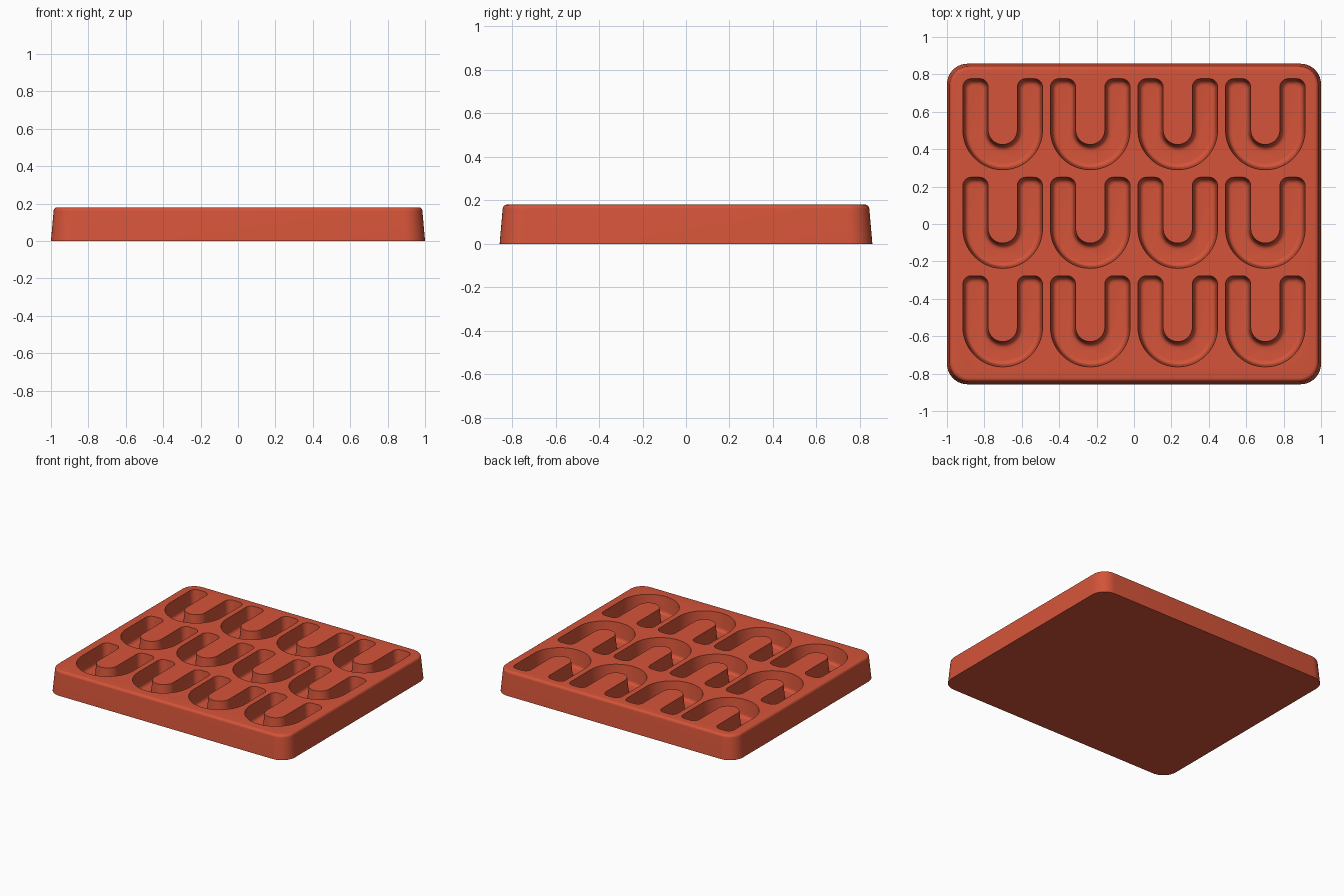
import bpy, bmesh, math
from math import sin, cos, pi

if "Cube" in bpy.data.objects:
    bpy.data.objects.remove(bpy.data.objects["Cube"])

HEIGHT, HALF_X, HALF_Y = 0.18, 1.0, 0.857
DEPTH = 0.13

terracotta = bpy.data.materials.new("terracotta red")
terracotta.use_nodes = True
colour = (0.66, 0.088, 0.041, 1)
terracotta.diffuse_color = colour
terracotta.node_tree.nodes["Principled BSDF"].inputs["Base Color"].default_value = colour


def arc(cx, cy, r, start, end, steps):
    angles = [start + (end - start) * i / steps for i in range(steps + 1)]
    return [(cx + r * cos(a), cy + r * sin(a)) for a in angles]


def rounded_rectangle(inset):
    r = 0.11 - inset * 0.6
    x, y = HALF_X - inset - r, HALF_Y - inset - r
    pts = []
    for k, (sx, sy) in enumerate([(1, 1), (-1, 1), (-1, -1), (1, -1)]):
        pts += arc(sx * x, sy * y, r, k * pi / 2, (k + 1) * pi / 2, 10)
    return pts


def u_outline(inset):
    """Counter-clockwise U, bend centred on the origin, arms pointing to +y."""
    outer, inner, top = 0.213 - inset, 0.078 + inset, 0.274 - inset
    r = 0.045 - inset * 0.6
    pts = arc(0, 0, outer, pi, 2 * pi, 40)
    pts += arc(outer - r, top - r, r, 0, pi / 2, 6)
    pts += arc(inner + r, top - r, r, pi / 2, pi, 6)
    pts += arc(0, 0, inner, 0, -pi, 28)
    pts += arc(-inner - r, top - r, r, 0, pi / 2, 6)
    pts += arc(-outer + r, top - r, r, pi / 2, pi, 6)
    return pts


def loft(bm, outline, levels, dx=0, dy=0):
    """Stack outlines given as (inset, z) from bottom to top and cap both ends."""
    rings = [[bm.verts.new((x + dx, y + dy, z)) for x, y in outline(inset)]
             for inset, z in levels]
    n = len(rings[0])
    for low, high in zip(rings, rings[1:]):
        for i in range(n):
            j = (i + 1) % n
            bm.faces.new((low[i], low[j], high[j], high[i]))
    bm.faces.new(rings[0][::-1])
    bm.faces.new(rings[-1])


def make_object(name, bm):
    bmesh.ops.remove_doubles(bm, verts=bm.verts, dist=1e-5)
    bmesh.ops.recalc_face_normals(bm, faces=bm.faces)
    mesh = bpy.data.meshes.new(name)
    bm.to_mesh(mesh)
    bm.free()
    mesh.materials.append(terracotta)
    obj = bpy.data.objects.new(name, mesh)
    bpy.context.collection.objects.link(obj)
    return obj


# Tray block with drafted sides and a rounded top edge
bm = bmesh.new()
steps = [i * pi / 12 for i in range(7)]
edge = 0.02
loft(bm, rounded_rectangle, [(0, 0)] + [
    (0.014 + edge * (1 - cos(a)), HEIGHT - edge + edge * sin(a)) for a in steps])
tray = make_object("mould_tray", bm)

# Twelve U-shaped cavities with drafted walls and a rounded floor edge
bm = bmesh.new()
fillet, floor = 0.025, HEIGHT - DEPTH
levels = [(0.01 + fillet * (1 - sin(a)), floor + fillet * (1 - cos(a))) for a in steps]
levels += [(0, HEIGHT), (-0.001, HEIGHT + 0.01)]
for column in range(4):
    for row in range(3):
        loft(bm, u_outline, levels, (column - 1.5) * 0.468, (row - 1) * 0.527 - 0.024)
cutter = make_object("cavity_cutter", bm)
cutter.hide_render = True

# Cut the cavities and shade
cut = tray.modifiers.new("cavities", "BOOLEAN")
cut.operation, cut.solver, cut.object = "DIFFERENCE", "EXACT", cutter
bpy.context.view_layer.objects.active = tray
tray.select_set(True)
bpy.ops.object.modifier_apply(modifier=cut.name)
bpy.data.objects.remove(cutter)
bpy.ops.object.shade_smooth_by_angle(angle=math.radians(35))
